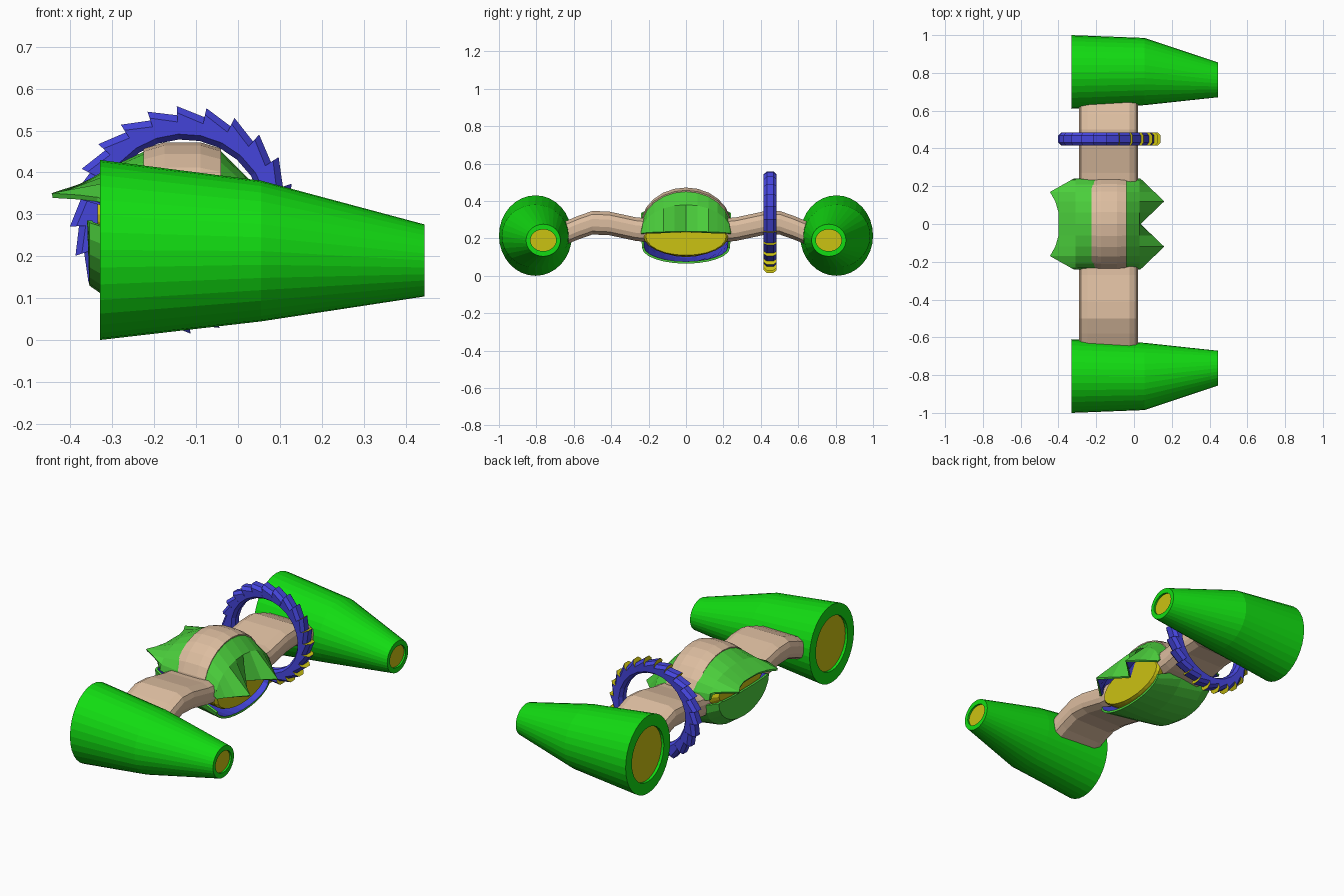
import bpy, bmesh
from math import sin, cos, pi
from mathutils import Vector

if "Cube" in bpy.data.objects:
    bpy.data.objects.remove(bpy.data.objects["Cube"])


def material(name, rgb):
    m = bpy.data.materials.new(name)
    m.diffuse_color = (*rgb, 1)
    m.use_nodes = True
    m.node_tree.nodes["Principled BSDF"].inputs["Base Color"].default_value = m.diffuse_color
    return m


GREEN = material("engine green", (0.006, 0.72, 0.006))
LEAF = material("shell green", (0.07, 0.62, 0.045))
BLUE = material("blue", (0.06, 0.06, 0.72))
YELLOW = material("yellow", (0.6, 0.54, 0.006))
TAN = material("tan", (0.72, 0.51, 0.35))
CENTRE = Vector((-0.13, 0, 0.25))


def finish(bm, name, mats):
    me = bpy.data.meshes.new(name)
    bm.to_mesh(me)
    bm.free()
    for m in mats:
        me.materials.append(m)
    ob = bpy.data.objects.new(name, me)
    bpy.context.collection.objects.link(ob)
    return ob


def loft(name, rings, mats, closed=True, caps=True, shell=0.0):
    """Skin a list of point rings; open ones become a thin shell."""
    bm = bmesh.new()
    rows = [[bm.verts.new(p) for p in r] for r in rings]
    n = len(rows[0])
    for a, b in zip(rows, rows[1:]):
        for i in range(n if closed else n - 1):
            j = (i + 1) % n
            bm.faces.new((a[i], a[j], b[j], b[i]))
    if closed and caps:
        bm.faces.new(rows[0])
        bm.faces.new(rows[-1])
    bm.normal_update()
    if closed:
        bmesh.ops.recalc_face_normals(bm, faces=bm.faces)
    elif sum(f.normal.dot(f.calc_center_median() - CENTRE) * f.calc_area()
             for f in bm.faces) < 0:
        bmesh.ops.reverse_faces(bm, faces=bm.faces)
    ob = finish(bm, name, mats)
    if shell:
        mod = ob.modifiers.new("thickness", 'SOLIDIFY')
        mod.thickness = shell
        mod.offset = -1
        mod.material_offset = len(mats) - 1
    return ob


def ellipse(x, yc, zc, ry, rz, n=32):
    return [(x, yc + ry * cos(2 * pi * i / n), zc + rz * sin(2 * pi * i / n))
            for i in range(n)]


def arc(x, zc, ry, h, n=12):
    """Half ellipse, h up (or down if negative); x may depend on y."""
    pts = []
    for i in range(n + 1):
        y = ry * cos(pi * i / n)
        pts.append((x(abs(y)) if callable(x) else x, y, zc + h * sin(pi * i / n)))
    return pts


# Tapered engines with yellow ends inset in a green rim
for side, label in ((-1, "front"), (1, "back")):
    rings = [ellipse(-0.315, side * 0.805, 0.215, 0.14, 0.15),
             ellipse(-0.33, side * 0.805, 0.215, 0.14, 0.15),
             ellipse(-0.33, side * 0.805, 0.215, 0.195, 0.215),
             ellipse(0.055, side * 0.807, 0.2125, 0.178, 0.168),
             ellipse(0.445, side * 0.763, 0.19, 0.092, 0.086),
             ellipse(0.445, side * 0.763, 0.19, 0.069, 0.058),
             ellipse(0.435, side * 0.763, 0.19, 0.069, 0.058)]
    eng = loft(label + "_engine", rings, [GREEN, YELLOW])
    for p in eng.data.polygons:
        if len(p.vertices) > 4:
            p.material_index = 1

# Bent cross beam with chamfered edges
section = [(-0.155, -0.02), (-0.145, -0.045), (-0.11, -0.063), (0.11, -0.063),
           (0.145, -0.045), (0.155, -0.02), (0.155, 0.02), (0.145, 0.045),
           (0.11, 0.063), (-0.11, 0.063), (-0.145, 0.045), (-0.155, 0.02)]
half = [(0.2, 0.243), (0.27, 0.25), (0.41, 0.28), (0.5, 0.284), (0.58, 0.256), (0.66, 0.222)]
path = [(-y, z) for y, z in reversed(half)] + half
loft("cross_beam", [[(-0.135 + u, y, z + v) for u, v in section] for y, z in path], [TAN])

# Yellow core of the pod
loft("pod_core", [ellipse(-0.335, 0, 0.30, 0.19, 0.065, 24),
                  ellipse(-0.25, 0, 0.28, 0.225, 0.13, 24),
                  ellipse(-0.05, 0, 0.24, 0.225, 0.14, 24),
                  ellipse(0.01, 0, 0.215, 0.228, 0.11, 24),
                  ellipse(0.025, 0, 0.21, 0.215, 0.1, 24)], [YELLOW])


# Upper shell, each end cut into two spikes
def front_teeth(y):
    return 0.035 + 0.125 * max(0, 1 - abs(y - 0.12) / 0.12)


def rear_teeth(y):
    if y > 0.17:
        return -0.445 + (y - 0.17) / 0.07 * 0.125
    return -0.40 - 0.045 * max(0, (y - 0.09) / 0.08)


loft("upper_shell", [arc(rear_teeth, 0.335, 0.24, 0.022),
                     arc(-0.31, 0.295, 0.24, 0.115),
                     arc(-0.22, 0.27, 0.24, 0.182),
                     arc(-0.04, 0.25, 0.24, 0.2),
                     arc(0.03, 0.235, 0.24, 0.145),
                     arc(front_teeth, 0.225, 0.24, 0.012)],
     [LEAF, BLUE], closed=False, shell=0.012)

# Lower shell, open towards the front
loft("lower_shell", [arc(-0.36, 0.285, 0.2, -0.01),
                     arc(-0.355, 0.28, 0.22, -0.15),
                     arc(-0.29, 0.26, 0.24, -0.175),
                     arc(-0.13, 0.22, 0.24, -0.155),
                     arc(0.03, 0.15, 0.235, -0.085)],
     [LEAF, BLUE], closed=False, shell=0.012)

# Tan arch over the pod
loft("pod_arch", [arc(-0.225, 0.265, 0.238, 0.192),
                  arc(-0.175, 0.265, 0.243, 0.207),
                  arc(-0.09, 0.265, 0.243, 0.207),
                  arc(-0.04, 0.265, 0.238, 0.192)],
     [TAN], closed=False, shell=0.02)

# Saw-toothed ring; the step of each tooth is yellow
TEETH = 24
bm = bmesh.new()
rows = []
for t in range(TEETH):
    for k, outer in ((0, 0.25), (1, 0.272)):
        a = 2 * pi * (t + k) / TEETH + 0.06
        prof = [(0.192, -0.015), (0.205, -0.033), (outer - 0.016, -0.035), (outer, -0.018),
                (outer, 0.018), (outer - 0.016, 0.035), (0.205, 0.033), (0.192, 0.015)]
        rows.append([bm.verts.new((-0.13 + r * cos(a), 0.45 + y, 0.287 + r * sin(a)))
                     for r, y in prof])
for i, a in enumerate(rows):
    b = rows[(i + 1) % len(rows)]
    step = i % 2 == 1
    for j in (range(2, 5) if step else range(8)):
        k = (j + 1) % 8
        f = bm.faces.new((a[j], a[k], b[k], b[j]))
        f.material_index = 1 if step else 0
bmesh.ops.remove_doubles(bm, verts=bm.verts, dist=0.0005)
bmesh.ops.recalc_face_normals(bm, faces=bm.faces)
finish(bm, "saw_ring", [BLUE, YELLOW])
